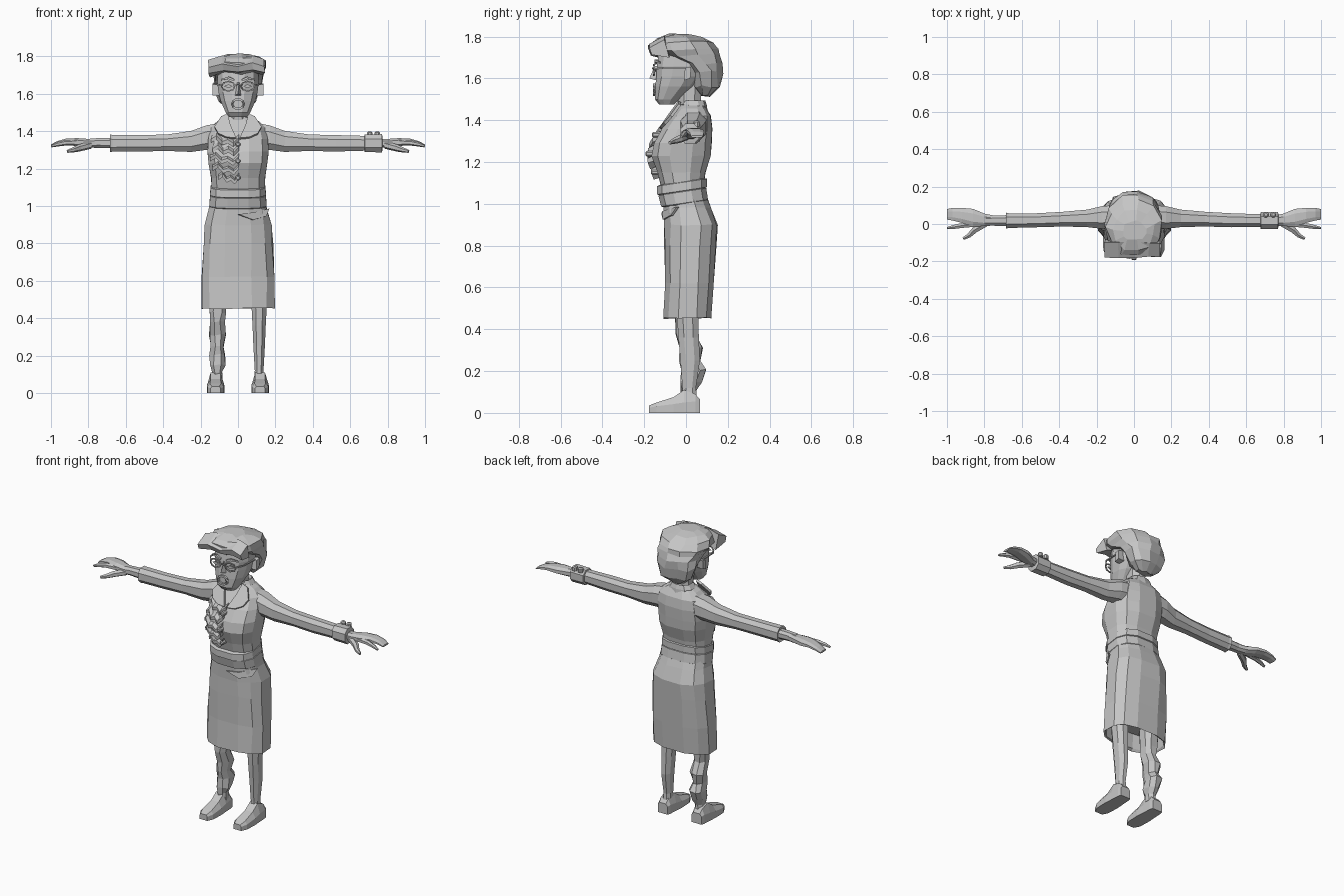
import bpy, bmesh, math, random
from mathutils import Vector

random.seed(4)
grey = bpy.data.materials.new("light grey")
grey.diffuse_color = (0.56, 0.56, 0.56, 1)


def finish(name, bm):
    bmesh.ops.recalc_face_normals(bm, faces=bm.faces)
    me = bpy.data.meshes.new(name)
    bm.to_mesh(me)
    bm.free()
    ob = bpy.data.objects.new(name, me)
    me.materials.append(grey)
    bpy.context.collection.objects.link(ob)
    return ob


def loft(name, rings, jitter=0.0):
    """Skin a list of equal-length rings and cap both ends."""
    bm = bmesh.new()
    vs = [[bm.verts.new(Vector(p) + Vector([random.uniform(-jitter, jitter) for _ in range(3)]))
           for p in r] for r in rings]
    n = len(vs[0])
    for a, b in zip(vs, vs[1:]):
        for i in range(n):
            bm.faces.new((a[i], a[(i + 1) % n], b[(i + 1) % n], b[i]))
    bm.faces.new(vs[0])
    bm.faces.new(vs[-1])
    return finish(name, bm)


def unit(n, p):
    """Rounded-square outline of n corners; p below 1 is boxier."""
    f = lambda v: math.copysign(abs(v) ** p, v)
    return [(f(math.cos(t)), f(math.sin(t)))
            for t in (2 * math.pi * (i + 0.5) / n for i in range(n))]


def body(name, secs, n=12, p=0.75, tilt=0.0, jitter=0.0, cx=0.0):
    """Stack of level sections given as (z, half width, front y, back y)."""
    return loft(name, [[(cx + rx * c, (y0 + y1) / 2 + (y1 - y0) / 2 * s,
                         z + tilt * ((y0 + y1) / 2 + (y1 - y0) / 2 * s))
                        for c, s in unit(n, p)] for z, rx, y0, y1 in secs], jitter)


def limb(name, secs, side, n=8, p=0.85):
    """Sideways stack of sections given as (x, y, z, half depth, half height)."""
    return loft(name, [[(side * x, y + ry * c, z + rz * s) for c, s in unit(n, p)]
                       for x, y, z, ry, rz in secs])


def tube(name, pts, radii, n=6):
    pts = [Vector(p) for p in pts]
    rings = []
    for i, p in enumerate(pts):
        d = (pts[min(i + 1, len(pts) - 1)] - pts[max(i - 1, 0)]).normalized()
        u = d.cross((0, 0, 1) if abs(d.z) < 0.9 else (0, 1, 0)).normalized()
        v = d.cross(u)
        rings.append([p + radii[i] * (c * u + s * v) for c, s in unit(n, 1)])
    return loft(name, rings)


def plate(name, pts, thick):
    bm = bmesh.new()
    bm.faces.new([bm.verts.new(p) for p in pts])
    ob = finish(name, bm)
    m = ob.modifiers.new("thickness", 'SOLIDIFY')
    m.thickness, m.offset = thick, 0
    return ob


def front_y(secs, x, z, p=0.75):
    """Approximate front surface depth of a body at x, z."""
    for a, b in zip(secs, secs[1:]):
        if a[0] <= z <= b[0]:
            t = (z - a[0]) / (b[0] - a[0])
            rx, y0, y1 = [a[i] + t * (b[i] - a[i]) for i in (1, 2, 3)]
            c = min(abs(x) / rx, 0.98) ** (1 / p)
            return (y0 + y1) / 2 - (y1 - y0) / 2 * (1 - c * c) ** (p / 2)
    return -0.1


# torso, skirt and belt
torso = [(1.08, .146, -.12, .085), (1.15, .148, -.14, .095), (1.23, .162, -.168, .12),
         (1.29, .168, -.158, .125), (1.36, .165, -.118, .128), (1.42, .15, -.068, .12),
         (1.455, .11, -.04, .10), (1.475, .07, -.03, .09)]
body("blouse", torso, jitter=.002)
skirt = [(.452, .2, -.108, .122), (.62, .198, -.105, .132), (.80, .19, -.105, .147),
         (.90, .182, -.105, .152), (.98, .16, -.108, .12), (1.06, .148, -.12, .09)]
body("skirt", [(.55, .18, -.09, .11), (.46, .19, -.098, .112)] + skirt, jitter=.004)
body("waistband", [(1.0, .152, -.112, .10), (1.005, .157, -.122, .108),
                   (1.06, .153, -.135, .10), (1.065, .145, -.12, .09)], tilt=.15)
body("belt", [(1.06, .145, -.125, .09), (1.065, .153, -.142, .103),
              (1.105, .151, -.142, .103), (1.11, .142, -.125, .09)], tilt=.15)
fold = [(.0, .955), (.08, .925), (.15, .945), (.165, .985), (.08, .965)]
plate("skirt_fold", [(x, front_y(skirt, x, z) - .006, z) for x, z in fold], .012)

# neck, collar and lapels
body("neck", [(1.42, .06, -.035, .08), (1.50, .05, -.045, .075), (1.60, .05, -.045, .085)], 8, .9)
body("collar", [(1.43, .088, -.035, .105), (1.47, .082, -.025, .10),
                (1.495, .062, -.02, .092), (1.45, .055, -.01, .075)], 10, .85)
for s in (-1, 1):
    plate("lapel", [(s * .055, -.03, 1.49), (s * .09, -.03, 1.475), (s * .125, -.07, 1.42),
                    (s * .105, -.10, 1.385), (s * .06, -.12, 1.365), (s * .008, -.122, 1.36),
                    (s * .04, -.075, 1.43)], .014)

# ruffles down one side of the blouse, with a button row
for i in range(5):
    z = 1.36 - .05 * i
    w = (.15, .14, .155, .14, .11)[i]
    rows = []
    for k in range(6):
        x = .005 - w * k / 5
        zz = z + .01 * (-1) ** k - .012 * math.sin(k)
        y = front_y(torso, x, zz)
        rows.append([(x, y + .01, zz + .012), (x, y - .02, zz - .004),
                     (x, y - .018, zz - .024), (x, y + .01, zz - .016)])
    loft("ruffle", rows)
for z in (1.33, 1.24, 1.15):
    y = front_y(torso, .0, z)
    tube("blouse_button", [(0, y + .01, z), (0, y - .022, z), (0, y - .027, z)], [.014, .014, .008], 8)

# head, nose, mouth and ears
head = [(1.475, .05, -.13, -.055), (1.50, .068, -.15, -.03), (1.56, .095, -.15, .04),
        (1.61, .108, -.145, .08), (1.66, .114, -.143, .10), (1.75, .11, -.13, .11)]
body("head", head, 12, .85)
loft("nose", [[(-.008, -.135, 1.66), (.008, -.135, 1.66), (.006, -.15, 1.66)],
              [(-.018, -.14, 1.59), (.018, -.14, 1.59), (0, -.175, 1.60)]])
for s in (-1, 1):
    loft("ear", [[(s * x, y, z) for y, z in ((-.01, 1.59), (.02, 1.60), (.025, 1.655), (-.005, 1.65))]
                 for x in (.09, .135)])
    ring = [(s * .052 + .036 * math.cos(t), -.154 + .9 * abs(math.cos(t)) * .004,
             1.64 + .026 * math.sin(t)) for t in [math.pi * k / 4 for k in range(9)]]
    tube("spectacle_rim", ring, [.005] * 9, 4)
    tube("spectacle_arm", [(s * .086, -.15, 1.645), (s * .116, -.11, 1.65), (s * .118, .0, 1.65)], [.005] * 3, 4)
    plate("eye", [(s * .03, -.15, 1.64), (s * .05, -.15, 1.65), (s * .075, -.145, 1.64), (s * .05, -.15, 1.63)], .008)
    tube("brow", [(s * .02, -.145, 1.672), (s * .05, -.145, 1.685), (s * .09, -.125, 1.675)], [.007, .009, .005], 4)
tube("spectacle_bridge", [(-.018, -.155, 1.645), (0, -.16, 1.65), (.018, -.155, 1.645)], [.004] * 3, 4)
lips = [(.032 * math.cos(t), -.152, 1.545 + .026 * math.sin(t)) for t in [math.pi * k / 5 for k in range(11)]]
tube("lips", lips, [.008] * 11, 4)

# faceted hair: swept volume at the back and a heavy fringe in front
hair = [(1.515, .05, .07, .12), (1.565, .105, .035, .16), (1.63, .128, .015, .172),
        (1.675, .136, -.03, .175), (1.712, .143, -.14, .17), (1.735, .152, -.172, .16),
        (1.77, .145, -.172, .125), (1.795, .11, -.14, .075), (1.806, .065, -.09, .02)]
body("hair", hair, 11, .9, jitter=.009)
loft("fringe", [[(x, y, z + dz) for y, z in ((-.08, 1.70), (-.165, 1.715), (-.178, 1.75), (-.10, 1.79))]
                for x, dz in ((-.155, -.01), (-.08, .012), (0, .0), (.08, .016), (.14, -.005))], .005)

# sleeves
sleeve = [(.09, .04, 1.375, .065, .075), (.17, .035, 1.365, .065, .07), (.25, .03, 1.345, .05, .06),
          (.38, .026, 1.338, .042, .047), (.52, .02, 1.335, .04, .047)]
limb("left_sleeve", sleeve + [(.67, .018, 1.335, .042, .048), (.685, .018, 1.335, .046, .05),
                              (.68, .018, 1.335, .033, .035)], -1)
limb("left_forearm", [(.6, .018, 1.335, .033, .03), (.72, .018, 1.337, .03, .029),
                      (.79, .018, 1.337, .028, .025)], -1)
limb("right_sleeve", sleeve + [(.69, .018, 1.335, .036, .042)], 1)
limb("right_cuff", [(.675, .018, 1.335, .034, .04), (.678, .018, 1.335, .048, .05),
                    (.77, .018, 1.335, .048, .052), (.773, .018, 1.335, .03, .035)], 1)
for x in (.705, .745):
    tube("cuff_button", [(x, .05, 1.37), (x, .05, 1.392), (x, .05, 1.398)], [.016, .016, .009], 8)

# hands
for s in (-1, 1):
    limb("palm", [(.74, .018, 1.335, .027, .026), (.80, .022, 1.335, .036, .025),
                  (.86, .034, 1.342, .05, .022), (.92, .046, 1.345, .043, .016),
                  (.97, .052, 1.335, .036, .011), (1.0, .052, 1.322, .03, .006)], s)
    tube("index_finger", [(s * .85, .0, 1.338), (s * .92, -.008, 1.338), (s * .965, -.016, 1.33),
                          (s * .998, -.022, 1.32)], [.017, .015, .012, .007])
    tube("thumb", [(s * .79, .005, 1.325), (s * .85, -.03, 1.31), (s * .88, -.06, 1.30),
                   (s * .912, -.078, 1.292)], [.02, .019, .014, .008])

# legs: a lumpy left stocking and a smooth right one
body("left_leg", [(.07, .03, -.02, .055), (.11, .028, -.025, .05), (.15, .042, -.03, .075),
                  (.205, .045, -.025, .10), (.25, .035, -.035, .07), (.31, .045, -.03, .085),
                  (.38, .04, -.055, .05), (.43, .048, -.055, .055), (.58, .055, -.06, .06)],
     8, .9, jitter=.005, cx=-.11)
body("right_leg", [(.07, .028, -.02, .055), (.12, .025, -.02, .05), (.25, .033, -.03, .07),
                   (.36, .038, -.04, .065), (.58, .05, -.055, .06)], 8, .9, cx=.113)

# shoes
for name, cx in (("left_shoe", -.12), ("right_shoe", .118)):
    rows = []
    for y, w, side_h, top_w, h in ((-.176, .026, .025, .02, .036), (-.14, .044, .032, .03, .05),
                                   (-.06, .047, .042, .026, .075), (-.01, .043, .05, .026, .11),
                                   (.045, .04, .055, .026, .09), (.066, .034, .05, .022, .065)):
        rows.append([(cx - w, y, 0), (cx + w, y, 0), (cx + w, y, side_h),
                     (cx + top_w, y, h), (cx - top_w, y, h), (cx - w, y, side_h)])
    loft(name, rows)
